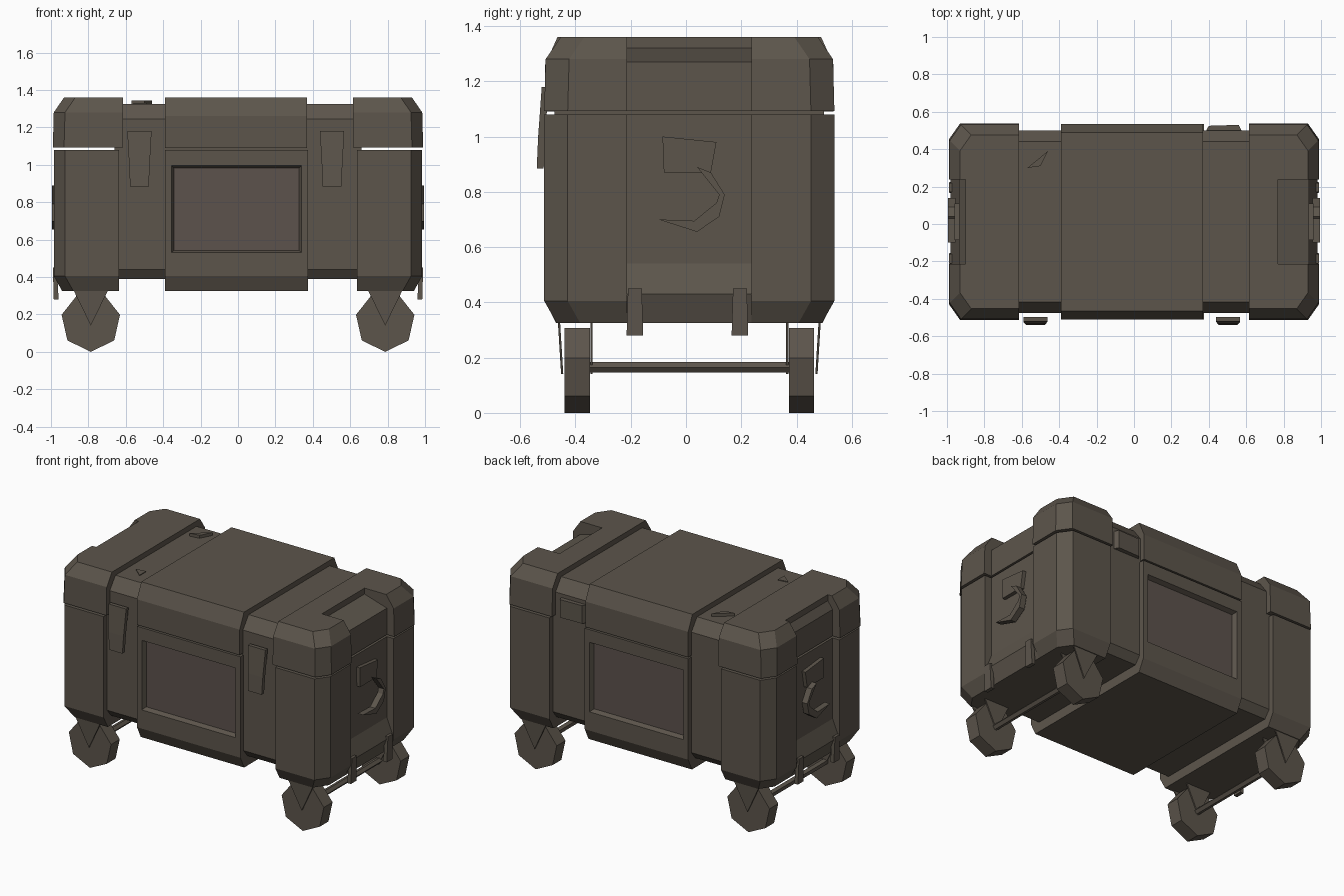
import bpy, bmesh, math

if "Cube" in bpy.data.objects:
    bpy.data.objects.remove(bpy.data.objects["Cube"])

CY = 0.012   # body sits slightly behind centre because of the front latches
HY = 0.525   # half depth


def material(name, rgb):
    m = bpy.data.materials.new(name)
    m.diffuse_color = (*rgb, 1)
    m.use_nodes = True
    m.node_tree.nodes["Principled BSDF"].inputs["Base Color"].default_value = m.diffuse_color
    return m


OLIVE = material("dark olive brown", (0.108, 0.091, 0.071))
RUSSET = material("dark russet brown", (0.108, 0.085, 0.073))


def loft(name, rings, mat=OLIVE):
    """Closed solid through rings with equal point counts."""
    bm = bmesh.new()
    vs = [[bm.verts.new(p) for p in r] for r in rings]
    n = len(rings[0])
    bm.faces.new(vs[0])
    bm.faces.new(vs[-1])
    for a, b in zip(vs, vs[1:]):
        for i in range(n):
            j = (i + 1) % n
            bm.faces.new((a[i], a[j], b[j], b[i]))
    bmesh.ops.recalc_face_normals(bm, faces=bm.faces)
    me = bpy.data.meshes.new(name)
    bm.to_mesh(me)
    bm.free()
    me.materials.append(mat)
    ob = bpy.data.objects.new(name, me)
    bpy.context.collection.objects.link(ob)
    return ob


def prism(name, axis, pts, a, b, mat=OLIVE):
    """Extrude a 2D outline (in the other two axes' order) along an axis."""
    def put(p, t):
        q = list(p)
        q.insert("xyz".index(axis), t)
        return q
    return loft(name, [[put(p, t) for p in pts] for t in (a, b)], mat)


def tub(y, z0, z1, c, cz):
    """Depth section with chamfered bottom edges."""
    return [(CY - y, z1), (CY - y, z0 + cz), (CY - y + c, z0),
            (CY + y - c, z0), (CY + y, z0 + cz), (CY + y, z1)]


def cap(y, z0, z1, c, cz):
    """Depth section with chamfered top edges."""
    return [(CY - y, z0), (CY - y, z1 - cz), (CY - y + c, z1),
            (CY + y - c, z1), (CY + y, z1 - cz), (CY + y, z0)]


# Recessed strips running under the raised bands
prism("body_strips", "x", tub(0.488, 0.39, 1.095, 0.04, 0.05), -0.66, 0.66)
prism("lid_strips", "x", cap(0.488, 1.093, 1.325, 0.06, 0.08), -0.66, 0.66)

# Central bands; the body one has sunken front and back panels
body = prism("body_centre_band", "x", tub(0.522, 0.325, 1.08, 0.04, 0.08),
             -0.39, 0.375)
body.data.materials.append(RUSSET)
bm = bmesh.new()
bm.from_mesh(body.data)
sides = [f for f in bm.faces if abs(f.normal.y) > 0.95]
bmesh.ops.inset_individual(bm, faces=sides, thickness=0.05)
for f in sides:
    for v in f.verts:
        v.co.z = 0.53 if v.co.z < 0.7 else 0.995
bm.normal_update()
bmesh.ops.inset_individual(bm, faces=sides, thickness=0.018, depth=-0.03)
for f in sides:
    f.material_index = 1
bm.to_mesh(body.data)
bm.free()
prism("lid_centre_band", "x", cap(0.522, 1.09, 1.36, 0.045, 0.1), -0.39, 0.37)

for sx, side in ((1, "right"), (-1, "left")):
    def mx(pts):
        return [(sx * p[0], *p[1:]) for p in pts]

    # Corner posts, chamfered on the outer edges
    for sy, end in ((-1, "front"), (1, "back")):
        def ring(z, d, x_in, x_out):
            h, x = HY - d, x_out - d
            plan = [(x_in, 0.225), (x_in, h), (x - 0.06, h),
                    (x, h - 0.085), (x, 0.225)]
            return [(sx * px, CY + sy * py, z) for px, py in plan]
        loft(f"body_post_{end}_{side}",
             [ring(0.325, 0.045, 0.635, 0.985), ring(0.405, 0, 0.635, 0.985),
              ring(1.08, 0, 0.635, 0.985)])
        loft(f"lid_post_{end}_{side}",
             [ring(1.093, 0, 0.615, 0.99), ring(1.28, 0.005, 0.615, 0.99),
              ring(1.36, 0.06, 0.615, 0.99)])

    # Recessed end panels between the posts
    prism(f"body_end_panel_{side}", "y",
          mx([(0.635, 0.325), (0.94, 0.325), (0.98, 0.43), (0.935, 0.54),
              (0.935, 1.08), (0.635, 1.08)]), CY - 0.226, CY + 0.226)
    notch = 0.77 if sx > 0 else 0.9
    prism(f"lid_end_panel_{side}", "y",
          mx([(0.615, 1.093), (0.935, 1.093), (0.935, 1.27), (notch, 1.32),
              (notch, 1.36), (0.615, 1.36)]), CY - 0.226, CY + 0.226)

    # End handle: mounting plate and hanging hook
    prism(f"handle_plate_{side}", "x",
          [(-0.085, 1.0), (0.11, 0.98), (0.09, 0.87), (-0.08, 0.87)],
          sx * 0.93, sx * 0.96)
    prism(f"handle_hook_{side}", "x",
          [(0.04, 0.89), (0.09, 0.87), (0.14, 0.79), (0.12, 0.71),
           (0.04, 0.655), (-0.1, 0.70), (0.03, 0.695), (0.11, 0.76),
           (0.12, 0.79)], sx * 0.955, sx * 0.995)

    # Small pegs hanging below each end
    for y in (-0.185, 0.195):
        rings = []
        for z, x, w in ((0.45, 0.965, 0.025), (0.28, 0.96, 0.03)):
            rings.append([(sx * x, y - w, z), (sx * (x + 0.025), y - w, z),
                          (sx * (x + 0.025), y + w, z), (sx * x, y + w, z)])
        loft(f"end_peg_{side}", rings)

    # Latches, leaning slightly out at the bottom
    cx = sx * 0.515 - 0.012
    loft(f"latch_{side}",
         [[(cx - w, y, z), (cx + w, y, z), (cx + w, y + 0.025, z),
           (cx - w, y + 0.025, z)]
          for z, y, w in ((0.885, -0.54, 0.05), (1.0, -0.535, 0.055),
                          (1.18, -0.522, 0.065))])

    # Wheels, fork plates and axle
    wx = sx * 0.787
    for sy, end in ((-1, "front"), (1, "back")):
        yc = CY + sy * 0.406
        wheel = [(wx + 0.16 * math.sin(math.tau * i / 7),
                  0.162 - 0.162 * math.cos(math.tau * i / 7))
                 for i in range(7)]
        prism(f"wheel_{end}_{side}", "y", wheel, yc - 0.046, yc + 0.046)
        for k, where in ((0.05, "outer"), (-0.056, "inner")):
            lean = 0.012 if k > 0 else 0.0
            loft(f"fork_{where}_{end}_{side}",
                 [[(wx + dx, yc + sy * (k + t + lean * (z > 0.2)), z)
                   for dx, z in ((-0.095, 0.335), (0.095, 0.335), (0, 0.14))]
                  for t in (0, 0.008)])
    axle = [(wx + 0.022 * math.cos(math.tau * i / 5),
             0.165 + 0.02 * math.sin(math.tau * i / 5)) for i in range(5)]
    prism(f"axle_{side}", "y", axle, CY - 0.41, CY + 0.41)

# Little studs on the left lid strip
prism("lid_stud_back", "z", [(-0.57, 0.30), (-0.50, 0.31), (-0.46, 0.39)],
      1.31, 1.345)
prism("lid_stud_front", "z", [(-0.56, -0.28), (-0.49, -0.27), (-0.49, -0.34)],
      1.31, 1.33)
# Rear hinge on the right strip
prism("rear_hinge", "z", [(0.38, 0.49), (0.40, 0.525), (0.56, 0.53),
                          (0.58, 0.49)], 1.10, 1.22)
